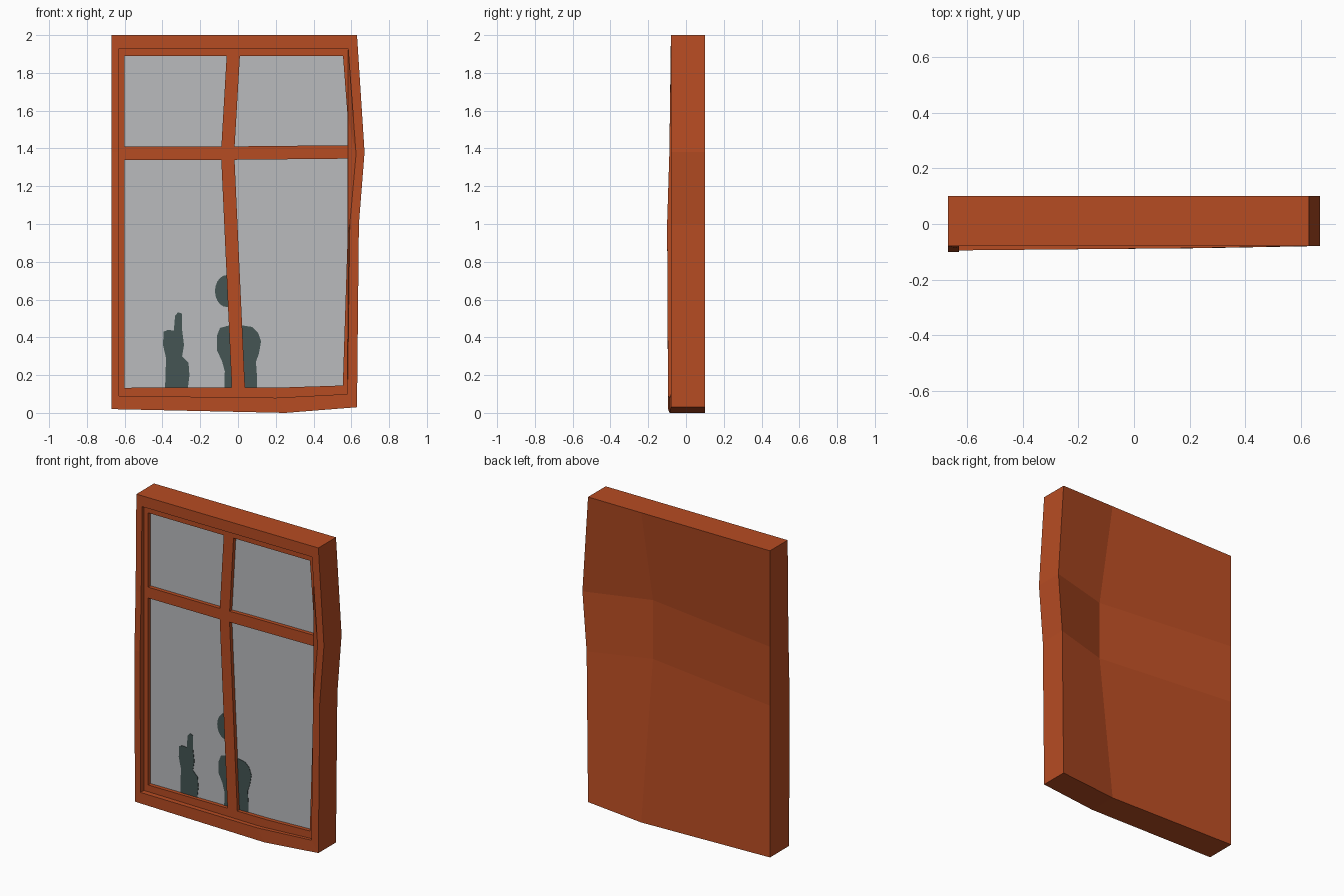
import bpy, bmesh, math

if "Cube" in bpy.data.objects:
    bpy.data.objects.remove(bpy.data.objects["Cube"])

FRONT_SASH, GLASS = -0.06, -0.035


def material(name, rgb):
    m = bpy.data.materials.new(name)
    m.diffuse_color = (*rgb, 1)
    m.use_nodes = True
    m.node_tree.nodes["Principled BSDF"].inputs["Base Color"].default_value = m.diffuse_color
    return m


WOOD = material("orange_brown_wood", (0.47, 0.072, 0.0165))
PANE = material("grey_glass", (0.49, 0.50, 0.515))
DARK = material("dark_teal", (0.058, 0.09, 0.087))


def finish(bm, name, mat, fix=True):
    if fix:
        bmesh.ops.recalc_face_normals(bm, faces=bm.faces)
    me = bpy.data.meshes.new(name)
    bm.to_mesh(me)
    bm.free()
    me.materials.append(mat)
    ob = bpy.data.objects.new(name, me)
    bpy.context.collection.objects.link(ob)
    return ob


def ring(bm, pts, y):
    """Vertex loop from (x, z) points; y is one depth or one per point."""
    ys = y if isinstance(y, list) else [y] * len(pts)
    return [bm.verts.new((x, d, z)) for (x, z), d in zip(pts, ys)]


def bridge(bm, a, b):
    n = len(a)
    for i in range(n):
        j = (i + 1) % n
        bm.faces.new((a[i], a[j], b[j], b[i]))


def prism(name, pts, y0, y1, mat):
    bm = bmesh.new()
    a, b = ring(bm, pts, y0), ring(bm, pts, y1)
    bridge(bm, a, b)
    bm.faces.new(a)
    bm.faces.new(b)
    return finish(bm, name, mat)


# Loops run from bottom left, counter-clockwise seen from the front
outer = [(-.67, .02), (.25, 0), (.63, .03), (.64, 1.0), (.67, 1.38),
         (.63, 2), (.25, 2), (-.67, 2), (-.67, 1.38), (-.67, 1.0)]
outer_y = [-.095, -.087, -.08, -.08, -.08, -.08, -.08, -.08, -.088, -.10]
inner = [(-.63, .09), (.2, .08), (.58, .10), (.592, 1.0), (.625, 1.37),
         (.583, 1.93), (.25, 1.93), (-.63, 1.93), (-.63, 1.38), (-.63, 1.0)]
recess = inner[:2] + [(.583, .10), (.583, .95), (.583, 1.56)] + inner[5:]
opening = [(-.6, .133), (.25, .135), (.555, .145), (.581, .95), (.581, 1.56),
           (.556, 1.89), (.25, 1.89), (-.6, 1.89), (-.6, 1.38), (-.6, 1.0)]

# Outer frame with its dented back
bm = bmesh.new()
back = ring(bm, outer, .10)
front = ring(bm, outer, outer_y)
lip = ring(bm, inner, outer_y)
wall = ring(bm, recess, FRONT_SASH)
deep = ring(bm, recess, GLASS)
for a, b in ((back, front), (front, lip), (lip, wall), (wall, deep)):
    bridge(bm, a, b)
m1, m2 = ring(bm, [(.25, 1.01), (.25, 1.39)], -.02)
bl, bmid, br, r1, r2, tr, tm, tl, l2, l1 = back
for f in ((bl, bmid, m1, l1), (bmid, br, r1, m1), (l1, m1, m2, l2),
          (m1, r1, r2, m2), (l2, m2, tm, tl), (m2, r2, tr, tm)):
    bm.faces.new(f)
finish(bm, "outer_frame", WOOD)

# Sash: flat rim and the step down to the glass
bm = bmesh.new()
rim = ring(bm, recess, FRONT_SASH)
edge = ring(bm, opening, FRONT_SASH)
step = ring(bm, opening, GLASS)
bridge(bm, rim, edge)
bridge(bm, edge, step)
for f in bm.faces:
    f.normal_update()
finish(bm, "sash", WOOD, fix=False)

# Glass sheet
bm = bmesh.new()
bm.faces.new(ring(bm, recess, GLASS))
finish(bm, "glass", PANE, fix=False)

# Glazing bars
h = .035
spine = [(.002, .132), (-.055, 1.375), (-.025, 1.89)]
prism("upright_bar", [(x - h, z) for x, z in spine] +
      [(x + h, z) for x, z in reversed(spine)], FRONT_SASH, GLASS, WOOD)
prism("cross_bar", [(-.6, 1.34), (-.02, 1.34), (.583, 1.346), (.583, 1.416),
                    (.12, 1.413), (-.02, 1.41), (-.6, 1.41)],
      FRONT_SASH, GLASS, WOOD)

# Dark silhouettes seen through the glass, as thin plates
bottle = [(-.386, .133), (-.381, .29), (-.397, .36), (-.394, .43), (-.37, .44),
          (-.34, .435), (-.333, .515), (-.317, .533), (-.296, .525),
          (-.296, .44), (-.286, .36), (-.296, .30), (-.262, .265),
          (-.257, .2), (-.265, .133)]
body = [(-.072, .133), (-.07, .22), (-.085, .275), (-.111, .33), (-.111, .41),
        (-.095, .45), (-.05, .462), (.03, .462), (.075, .455), (.106, .425),
        (.122, .38), (.111, .315), (.095, .27), (.1, .2), (.1, .135)]
head = [(-.058 + .064 * math.cos(t), .645 + .085 * math.sin(t))
        for t in (math.tau * i / 20 for i in range(20))]
for name, pts in (("bottle_shadow", bottle), ("body_shadow", body),
                  ("head_shadow", head)):
    prism(name, pts, GLASS - .003, GLASS - .0005, DARK)
